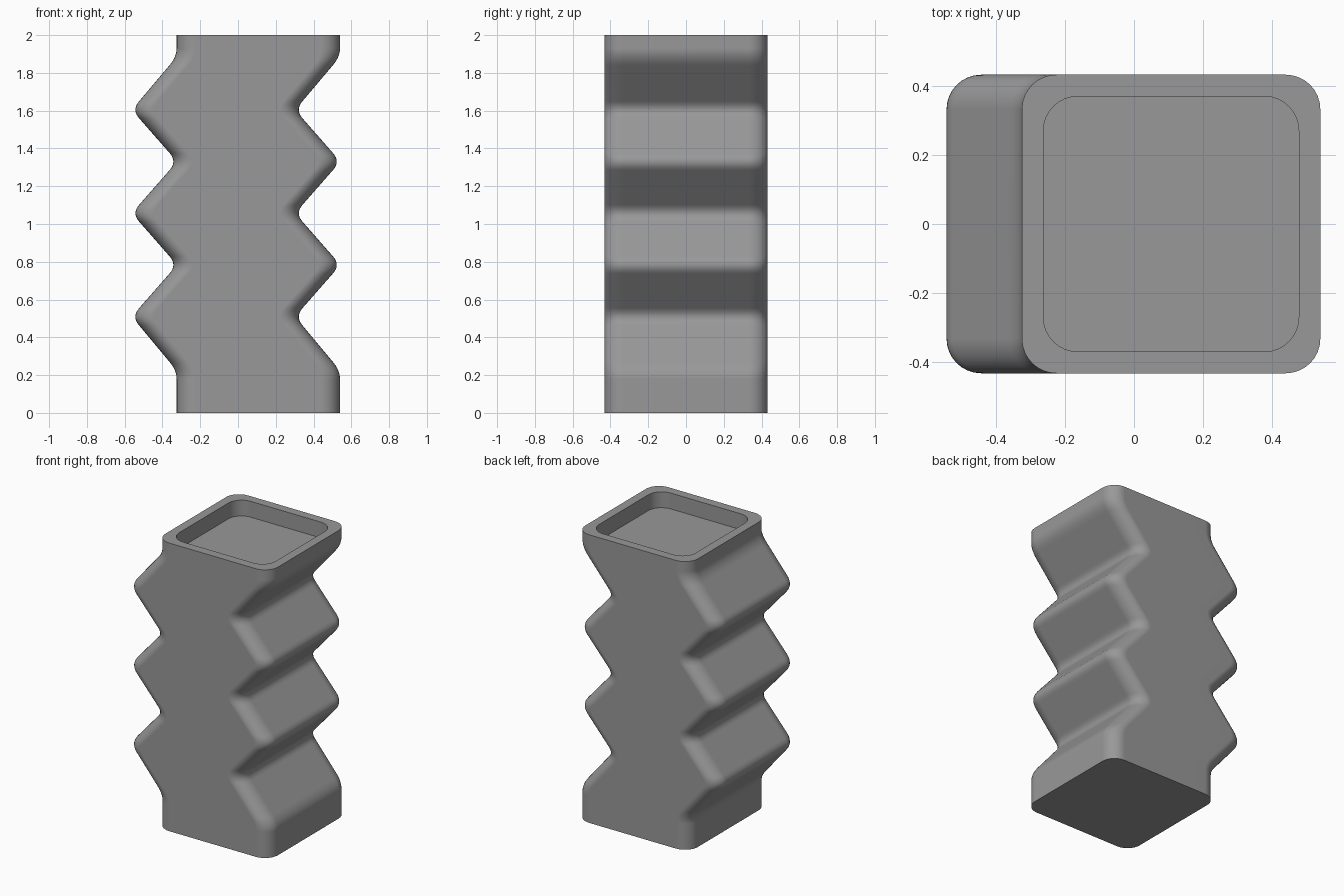
import bpy, bmesh, math
from mathutils import Vector

if "Cube" in bpy.data.objects:
    bpy.data.objects.remove(bpy.data.objects["Cube"])

HALF, INNER, RADIUS, FLOOR_Z = 0.4325, 0.37, 0.1, 1.89


def rounded_square(bm, cx, z, half, r=RADIUS, steps=8):
    """Ring of vertices for one horizontal cross-section."""
    ring = []
    for q in range(4):
        mid = math.radians(45 + 90 * q)
        ox = math.copysign(half - r, math.cos(mid))
        oy = math.copysign(half - r, math.sin(mid))
        for i in range(steps + 1):
            a = math.radians(90 * q + 90 * i / steps)
            ring.append(bm.verts.new((cx + ox + r * math.cos(a), oy + r * math.sin(a), z)))
    return ring


def soften(points, d=0.045, steps=8):
    """Round every bend of the path with a small curve."""
    path = [points[0]]
    for a, p, b in zip(points, points[1:], points[2:]):
        start = p + (a - p) * (d / abs(a.y - p.y))
        end = p + (b - p) * (d / abs(b.y - p.y))
        for i in range(steps + 1):
            t = i / steps
            path.append(start * (1 - t) ** 2 + p * 2 * t * (1 - t) + end * t ** 2)
    return path + [points[-1]]


# zigzag centre line (x shift, height)
BASE = 0.1075
zigzag = [Vector((BASE, 0)), Vector((BASE, 0.225))]
for k in range(5):
    zigzag.append(Vector((-0.13 if k % 2 == 0 else 0.11, 0.51 + 0.2735 * k)))
zigzag += [Vector((BASE, 1.885)), Vector((BASE, 2))]

# outer wall, then rim and recess
bm = bmesh.new()
rings = [rounded_square(bm, p.x, p.y, HALF) for p in soften(zigzag)]
rings.append(rounded_square(bm, BASE, 2, INNER))
rings.append(rounded_square(bm, BASE, FLOOR_Z, INNER))
for lo, hi in zip(rings, rings[1:]):
    n = len(lo)
    for i in range(n):
        j = (i + 1) % n
        bm.faces.new((lo[i], lo[j], hi[j], hi[i]))

# underside and recess floor
bm.faces.new(rings[0][::-1])
bm.faces.new(rings[-1])

mesh = bpy.data.meshes.new("zigzag_planter")
bm.to_mesh(mesh)
bm.free()
planter = bpy.data.objects.new("zigzag_planter", mesh)
bpy.context.collection.objects.link(planter)

# dark grey finish
grey = bpy.data.materials.new("dark_grey")
grey.diffuse_color = (0.316, 0.316, 0.316, 1)
grey.use_nodes = True
grey.node_tree.nodes["Principled BSDF"].inputs["Base Color"].default_value = grey.diffuse_color
mesh.materials.append(grey)

# smooth bends, flat broad sides
bpy.context.view_layer.objects.active = planter
planter.select_set(True)
bpy.ops.object.shade_smooth_by_angle(angle=math.radians(30))
planter.modifiers.new("flat_sides", "WEIGHTED_NORMAL").keep_sharp = True
